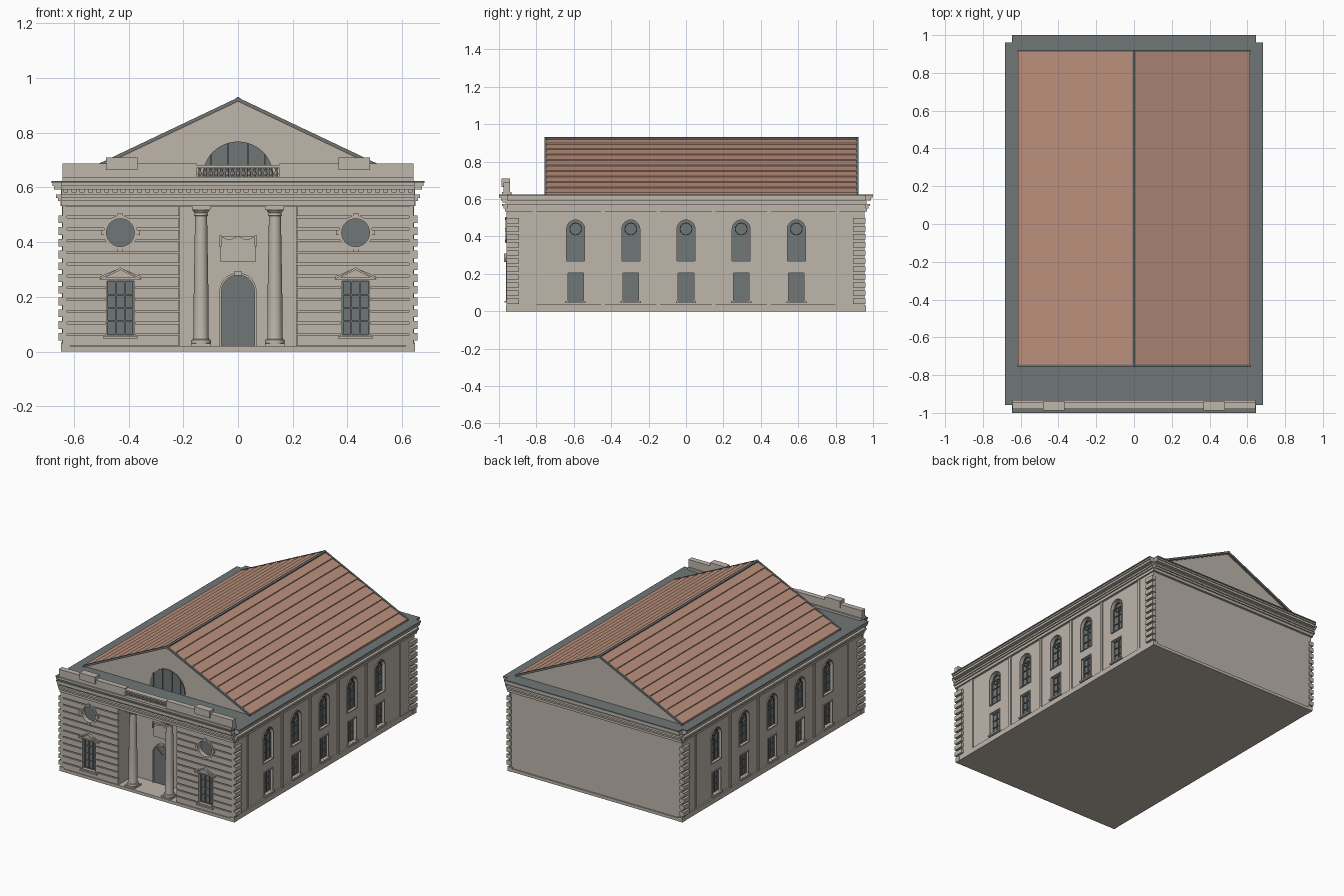
import bpy, bmesh
from math import sin, cos, pi
from mathutils import Vector

cube = bpy.data.objects.get("Cube")
if cube:
    bpy.data.objects.remove(cube, do_unlink=True)


def material(name, rgb):
    m = bpy.data.materials.new(name)
    m.use_nodes = True
    m.diffuse_color = (*rgb, 1)
    bsdf = next(n for n in m.node_tree.nodes if n.type == 'BSDF_PRINCIPLED')
    bsdf.inputs["Base Color"].default_value = (*rgb, 1)
    bsdf.inputs["Roughness"].default_value = 0.8
    return m


STONE = material("pale stone", (0.51, 0.465, 0.41))
SLATE = material("blue grey slate", (0.16, 0.18, 0.18))
TILE = material("terracotta tile", (0.49, 0.275, 0.2))

WX, WY, DEEP = 0.635, 0.952, 0.155   # wall half sizes, portico depth


# Wall frames: (across, up, outward) to world
def front(u, v, d): return (u, -WY - d, v)
def portico(u, v, d): return (u, -WY + DEEP - d, v)
def left(u, v, d): return (WX + d, u, v)
def right(u, v, d): return (-WX - d, u, v)


class Part:
    def __init__(self, name, mat):
        self.name, self.mat, self.bm = name, mat, bmesh.new()

    def loop(self, pts, d, place):
        return [self.bm.verts.new(place(u, v, d)) for u, v in pts]

    def bridge(self, a, b):
        for i in range(len(a)):
            j = (i + 1) % len(a)
            self.bm.faces.new((a[i], a[j], b[j], b[i]))

    def prism(self, pts, d0, d1, place=front):
        a, b = self.loop(pts, d0, place), self.loop(pts, d1, place)
        self.bm.faces.new(a)
        self.bm.faces.new(b)
        self.bridge(a, b)

    def ring(self, outer, inner, d0, d1, place=front):
        loops = [self.loop(p, d, place) for p, d in
                 ((outer, d0), (outer, d1), (inner, d1), (inner, d0))]
        for i in range(4):
            self.bridge(loops[i], loops[(i + 1) % 4])

    def rect(self, u0, u1, v0, v1, d0, d1, place=front):
        self.prism([(u0, v0), (u1, v0), (u1, v1), (u0, v1)], d0, d1, place)

    def box(self, x0, x1, y0, y1, z0, z1):
        self.rect(x0, x1, z0, z1, y0, y1, lambda u, v, d: (u, d, v))

    def lathe(self, x, y, profile, n):
        rings = [[self.bm.verts.new((x + r * cos(2 * pi * i / n), y + r * sin(2 * pi * i / n), z))
                  for i in range(n)] for r, z in profile]
        for a, b in zip(rings, rings[1:]):
            self.bridge(a, b)
        self.bm.faces.new(rings[0])
        self.bm.faces.new(rings[-1])

    def done(self, smooth=False):
        bmesh.ops.recalc_face_normals(self.bm, faces=self.bm.faces)
        me = bpy.data.meshes.new(self.name)
        self.bm.to_mesh(me)
        self.bm.free()
        me.materials.append(self.mat)
        ob = bpy.data.objects.new(self.name, me)
        bpy.context.collection.objects.link(ob)
        if smooth:
            bpy.ops.object.select_all(action='DESELECT')
            ob.select_set(True)
            bpy.context.view_layer.objects.active = ob
            bpy.ops.object.shade_smooth_by_angle(angle=0.6)
        return ob


def circle(u, v, r, n=28):
    return [(u + r * cos(2 * pi * i / n), v + r * sin(2 * pi * i / n)) for i in range(n)]


def arch(u, hw, v0, top, n=14):
    spring = top - hw
    return [(u - hw, v0), (u + hw, v0)] + [
        (u + hw * cos(pi * i / n), spring + hw * sin(pi * i / n)) for i in range(n + 1)]


def rect_pts(u, hw, v0, v1):
    return [(u - hw, v0), (u + hw, v0), (u + hw, v1), (u - hw, v1)]


# Walls and rusticated front bands, cut by the openings
body = Part("main_walls", STONE)
body.box(-WX, WX, -WY, WY, 0.01, 0.618)
bands = Part("front_rustication", STONE)
for s in (-1, 1):
    for i in range(12):
        z = 0.022 + 0.043 * i
        bands.rect(s * 0.215, s * 0.642, z, z + 0.036, -0.005, 0.007)

cutter = Part("opening_cutter", STONE)
glass = Part("window_glass", SLATE)
bars = Part("window_bars", SLATE)
trim = Part("window_trim", STONE)
cutter.rect(-0.214, 0.214, 0.02, 0.53, -DEEP, 0.1)


def opening(pts, place):
    cutter.prism(pts, -0.025, 0.05, place)
    glass.prism(pts, -0.024, -0.018, place)


def grid(u, hw, v0, v1, cols, rows, place):
    w = 0.0025
    for i in range(cols + 1):
        c = u - hw + 2 * hw * i / cols
        bars.rect(c - w, c + w, v0, v1, -0.02, -0.011, place)
    for i in range(rows + 1):
        c = v0 + (v1 - v0) * i / rows
        bars.rect(u - hw, u + hw, c - w, c + w, -0.02, -0.012, place)


# Front windows: tall pedimented ones below round ones
for s in (-1, 1):
    u = 0.43 * s
    opening(rect_pts(u, 0.049, 0.06, 0.258), front)
    grid(u, 0.047, 0.062, 0.256, 3, 4, front)
    trim.ring(rect_pts(u, 0.055, 0.054, 0.264), rect_pts(u, 0.049, 0.06, 0.258), -0.01, 0.01)
    trim.rect(u - 0.062, u + 0.062, 0.046, 0.056, 0, 0.018)
    trim.prism([(u - 0.075, 0.265), (u + 0.075, 0.265), (u + 0.075, 0.275),
                (u, 0.306), (u - 0.075, 0.275)], 0, 0.014)
    trim.ring([(u - 0.078, 0.264), (u + 0.078, 0.264), (u, 0.308)],
              [(u - 0.054, 0.271), (u + 0.054, 0.271), (u, 0.298)], 0, 0.022)
    opening(circle(u, 0.435, 0.051), front)
    trim.ring(circle(u, 0.435, 0.062), circle(u, 0.435, 0.051), -0.01, 0.012)
    for du, dv in ((1, 0), (-1, 0), (0, 1), (0, -1)):
        cu, cv = u + 0.061 * du, 0.435 + 0.061 * dv
        trim.rect(cu - 0.01, cu + 0.01, cv - 0.009, cv + 0.009, 0, 0.016)

# Side windows, ribs, plinth and quoins
ribs = Part("side_ribs", STONE)
quoins = Part("corner_quoins", STONE)
for side in (left, right):
    for k in range(-2, 3):
        u = 0.295 * k
        opening(arch(u, 0.048, 0.27, 0.488), side)
        grid(u, 0.046, 0.272, 0.44, 2, 3, side)
        bars.ring(circle(u, 0.44, 0.034, 20), circle(u, 0.44, 0.029, 20), -0.02, -0.009, side)
        trim.ring(arch(u, 0.053, 0.265, 0.493), arch(u, 0.048, 0.27, 0.488), -0.01, 0.006, side)
        opening(rect_pts(u, 0.042, 0.055, 0.205), side)
        grid(u, 0.04, 0.057, 0.203, 2, 3, side)
        trim.ring(rect_pts(u, 0.047, 0.05, 0.21), rect_pts(u, 0.042, 0.055, 0.205), -0.01, 0.006, side)
        trim.rect(u - 0.054, u + 0.054, 0.044, 0.054, 0, 0.014, side)
    for c in (0.81, 0.444, 0.148):
        for s in (-1, 1):
            ribs.rect(s * c - 0.01, s * c + 0.01, 0.03, 0.545, -0.005, 0.008, side)
    ribs.rect(-WY, WY, 0, 0.035, -0.005, 0.01, side)
    for s in (-1, 1):
        ribs.rect(s * 0.82, s * 0.954, 0.03, 0.545, -0.005, 0.005, side)
        ribs.rect(s * 0.925, s * 0.962, 0, 0.03, -0.02, 0.012, side)
        for i in range(11):
            z = 0.04 + 0.043 * i
            quoins.rect(s * 0.893, s * 0.959, z, z + 0.028, -0.01, 0.021, side)
ribs.done()
quoins.done()
for p in (glass, bars, trim):
    p.done()

walls = [body.done(), bands.done()]
cut = cutter.done()
cut.hide_render = True
for ob in walls:
    mod = ob.modifiers.new("openings", 'BOOLEAN')
    mod.operation, mod.solver, mod.object = 'DIFFERENCE', 'EXACT', cut
graph = bpy.context.evaluated_depsgraph_get()
cut_meshes = [bpy.data.meshes.new_from_object(ob.evaluated_get(graph)) for ob in walls]
for ob, me in zip(walls, cut_meshes):
    ob.modifiers.clear()
    ob.data = me
bpy.data.objects.remove(cut, do_unlink=True)

# Plinth
plinth = Part("plinth", STONE)
plinth.box(-0.642, 0.642, -0.962, 0.96, 0, 0.02)
plinth.done()


# Entablature: stacked mouldings with notched corners
def notched(part, z0, z1, out):
    part.box(-0.642 - out, 0.642 + out, -0.957, 0.962, z0, z1)
    part.box(-0.645, 0.645, -0.96 - out, 0.96 + out, z0, z1)


cornice = Part("cornice", STONE)
for z0, z1, out in ((0.532, 0.55, 0.008), (0.55, 0.562, 0.016), (0.562, 0.574, 0.023),
                    (0.574, 0.592, 0.006), (0.592, 0.606, 0.03), (0.606, 0.616, 0.036)):
    notched(cornice, z0, z1, out)
for i in range(43):
    u = -0.63 + 0.03 * i
    cornice.rect(u - 0.009, u + 0.009, 0.581, 0.593, 0, 0.028)
cornice.done()
deck = Part("roof_deck", SLATE)
notched(deck, 0.616, 0.624, 0.04)
deck.done()

# Front parapet with raised blocks and balustrade
parapet = Part("parapet", STONE)
parapet.box(-0.642, 0.642, -0.985, -0.932, 0.622, 0.638)
for s in (-1, 1):
    parapet.box(s * 0.152, s * 0.642, -0.977, -0.942, 0.63, 0.688)
    parapet.box(s * 0.368, s * 0.482, -0.987, -0.94, 0.664, 0.71)
parapet.box(-0.155, 0.155, -0.98, -0.942, 0.672, 0.682)
parapet.done()
balusters = Part("balusters", STONE)
for i in range(15):
    balusters.lathe(-0.14 + 0.02 * i, -0.96, [(0.008, 0.636), (0.005, 0.642), (0.008, 0.65),
                                              (0.004, 0.664), (0.008, 0.673)], 8)
balusters.done()


# Pitched roof in overlapping courses
def slope(x): return 0.926 - 0.475 * abs(x)
def along(u, v, d): return (u, d, v)


gable = Part("gable_block", STONE)
gable.prism([(-0.605, 0.62), (0.605, 0.62), (0.605, 0.63), (0, 0.916), (-0.605, 0.63)],
            -0.742, 0.908, along)
gable.done()
roof = Part("roof_tiles", TILE)
verge = Part("roof_verges", SLATE)
for s in (-1, 1):
    for i in range(10):
        a, b = 0.0615 * i * s, 0.0615 * (i + 1) * s
        roof.prism([(a, slope(a) - 0.004), (b, slope(b) + 0.002), (b, slope(b) - 0.014),
                    (a, slope(a) - 0.014)], -0.747, 0.913, along)
    e = 0.617 * s
    for y in (-0.757, 0.91):
        verge.prism([(0, slope(0) + 0.003), (e, slope(e) + 0.003), (e, slope(e) - 0.011),
                     (0, slope(0) - 0.011)], y, y + 0.012, along)
verge.prism([(-0.009, 0.918), (0.009, 0.918), (0.009, 0.926), (0, 0.932), (-0.009, 0.926)],
            -0.757, 0.922, along)
roof.done()
verge.done()

# Half-round gable window
lunette = Part("gable_window", SLATE)
lunette.prism(arch(0, 0.13, 0.63, 0.768, 24), -0.748, -0.738, along)
for u in (-0.1, -0.035, 0.035, 0.1):
    top = 0.638 + (0.13 ** 2 - u * u) ** 0.5
    lunette.rect(u - 0.003, u + 0.003, 0.63, top, -0.754, -0.745, along)
lunette.done()

# Portico columns
columns = Part("portico_columns", STONE)
for s in (-1, 1):
    x, y = 0.135 * s, -0.917
    columns.box(x - 0.036, x + 0.036, y - 0.036, y + 0.036, 0.02, 0.03)
    columns.lathe(x, y, [(0.035, 0.029), (0.036, 0.036), (0.034, 0.043), (0.029, 0.046),
                         (0.027, 0.055), (0.027, 0.2), (0.022, 0.495), (0.025, 0.498),
                         (0.025, 0.503), (0.023, 0.506), (0.032, 0.518)], 24)
    columns.box(x - 0.034, x + 0.034, y - 0.034, y + 0.034, 0.517, 0.532)
columns.done(smooth=True)

# Entrance door, surround and carved tablet
door = Part("door", SLATE)
door.prism(arch(0, 0.06, 0.02, 0.28), -0.004, 0.004, portico)
for s in (-1, 1):
    door.prism([(0, 0.22), (s * 0.004, 0.22), (s * 0.044, 0.26), (s * 0.04, 0.264)],
               0.002, 0.008, portico)
door.done()
surround = Part("door_surround", STONE)
surround.ring(arch(0, 0.068, 0.02, 0.288), arch(0, 0.06, 0.02, 0.28), -0.004, 0.012, portico)
surround.rect(-0.014, 0.014, 0.278, 0.292, 0, 0.018, portico)
surround.done()
tablet = Part("tablet", STONE)
tablet.rect(-0.064, 0.064, 0.328, 0.42, -0.004, 0.007, portico)
for s in (-1, 1):
    tablet.prism([(s * 0.064 * t / 8, 0.422 - 0.014 * sin(pi * t / 8)) for t in range(9)],
                 0.002, 0.015, portico)
    tablet.rect(s * 0.06, s * 0.069, 0.385, 0.424, -0.004, 0.014, portico)
tablet.done()
